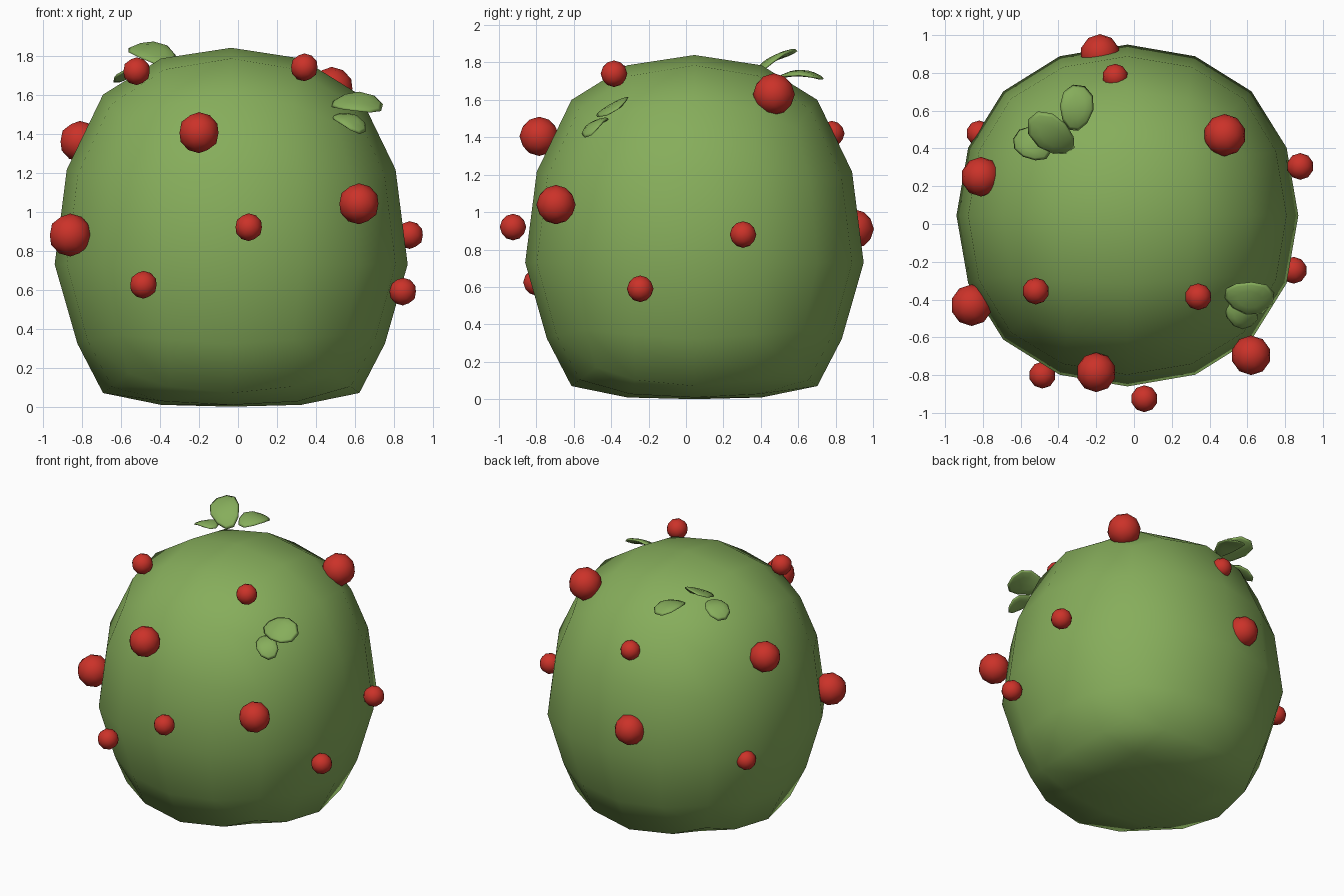
import bpy
from mathutils import Vector, Matrix

if "Cube" in bpy.data.objects:
    bpy.data.objects.remove(bpy.data.objects["Cube"])


def material(name, rgb):
    m = bpy.data.materials.new(name)
    m.diffuse_color = (*rgb, 1)
    m.use_nodes = True
    m.node_tree.nodes["Principled BSDF"].inputs["Base Color"].default_value = m.diffuse_color
    return m


GREEN = material("leaf green", (0.24, 0.42, 0.105))
RED = material("berry red", (0.60, 0.032, 0.022))


def finish(name, mat):
    ob = bpy.context.object
    ob.name = name
    ob.data.materials.append(mat)
    bpy.ops.object.shade_smooth()
    return ob


def lerp(t, table):
    for (a, va), (b, vb) in zip(table, table[1:]):
        if t <= b:
            return va + (vb - va) * (t - a) / (b - a)
    return table[-1][1]


# Bush body: subdivided cube, remapped in height to a flat-bottomed dome
bpy.ops.mesh.primitive_cube_add(size=2)
body = finish("bush_body", GREEN)
sub = body.modifiers.new("round", 'SUBSURF')
sub.levels = 2
bpy.ops.object.modifier_apply(modifier="round")
HEIGHT = [(-1, 0), (-.925, .01), (-.726, .07), (-.4, .32), (0, .73),
          (.4, 1.22), (.726, 1.60), (.925, 1.78), (1, 1.84)]
WIDTH = [(-1, 1), (-.726, 1), (-.4, .935), (0, 1), (1, 1)]
top = max(v.co.z for v in body.data.vertices)
for v in body.data.vertices:
    t = v.co.z / top
    r = 0.905 / top * lerp(t, WIDTH)
    v.co = (v.co.x * r - 0.035, v.co.y * r + 0.045, lerp(t, HEIGHT))
bpy.ops.object.shade_smooth()

# Berries scattered over the body: x, y, z, radius
BERRIES = [
    (-.20, -.785, 1.405, .105), (.62, -.695, 1.04, .105),
    (-.86, -.43, .88, .11), (-.81, .25, 1.36, .105),
    (.48, .47, 1.63, .112), (-.18, .90, .91, .105),
    (.055, -.925, .92, .071), (-.485, -.80, .625, .071),
    (.34, -.385, 1.74, .071), (-.52, -.355, 1.72, .071),
    (.88, .305, .88, .071), (.845, -.245, .59, .071),
    (-.10, .78, 1.42, .068), (-.82, .48, .70, .068),
]
for i, (x, y, z, r) in enumerate(BERRIES):
    bpy.ops.mesh.primitive_ico_sphere_add(subdivisions=2, radius=r,
                                          location=(x, y, z))
    finish(f"berry_{i + 1}", RED)


# Leaves: thin tapered, slightly arched blades from base to tip
def leaf(name, base, tip, width, normal):
    base, tip = Vector(base), Vector(tip)
    d = tip - base
    length = d.length
    d.normalize()
    side = Vector(normal).cross(d).normalized()
    up = d.cross(side)
    bpy.ops.mesh.primitive_uv_sphere_add(segments=10, ring_count=6, radius=1)
    ob = finish(name, GREEN)
    frame = Matrix((d, side, up)).transposed()
    for v in ob.data.vertices:
        x, y, z = v.co
        arch = 0.03 * (1 - x * x) - 0.012
        p = Vector((x * length / 2, y * width / 2 * (1 + .15 * x),
                    z * 0.016 + arch))
        v.co = frame @ p + (base + tip) / 2


leaf("front_leaf_large", (.475, -.37, 1.56), (.745, -.40, 1.54), .20, (.1, -.5, .86))
leaf("front_leaf_small", (.49, -.43, 1.50), (.645, -.53, 1.41), .14, (.2, -.5, .85))
leaf("back_leaf_upper", (-.33, .38, 1.75), (-.54, .575, 1.86), .20, (0, -.45, .9))
leaf("back_leaf_right", (-.32, .49, 1.73), (-.29, .74, 1.72), .18, (.1, .1, 1))
leaf("back_leaf_left", (-.45, .36, 1.73), (-.63, .48, 1.67), .16, (-.2, .15, .95))
